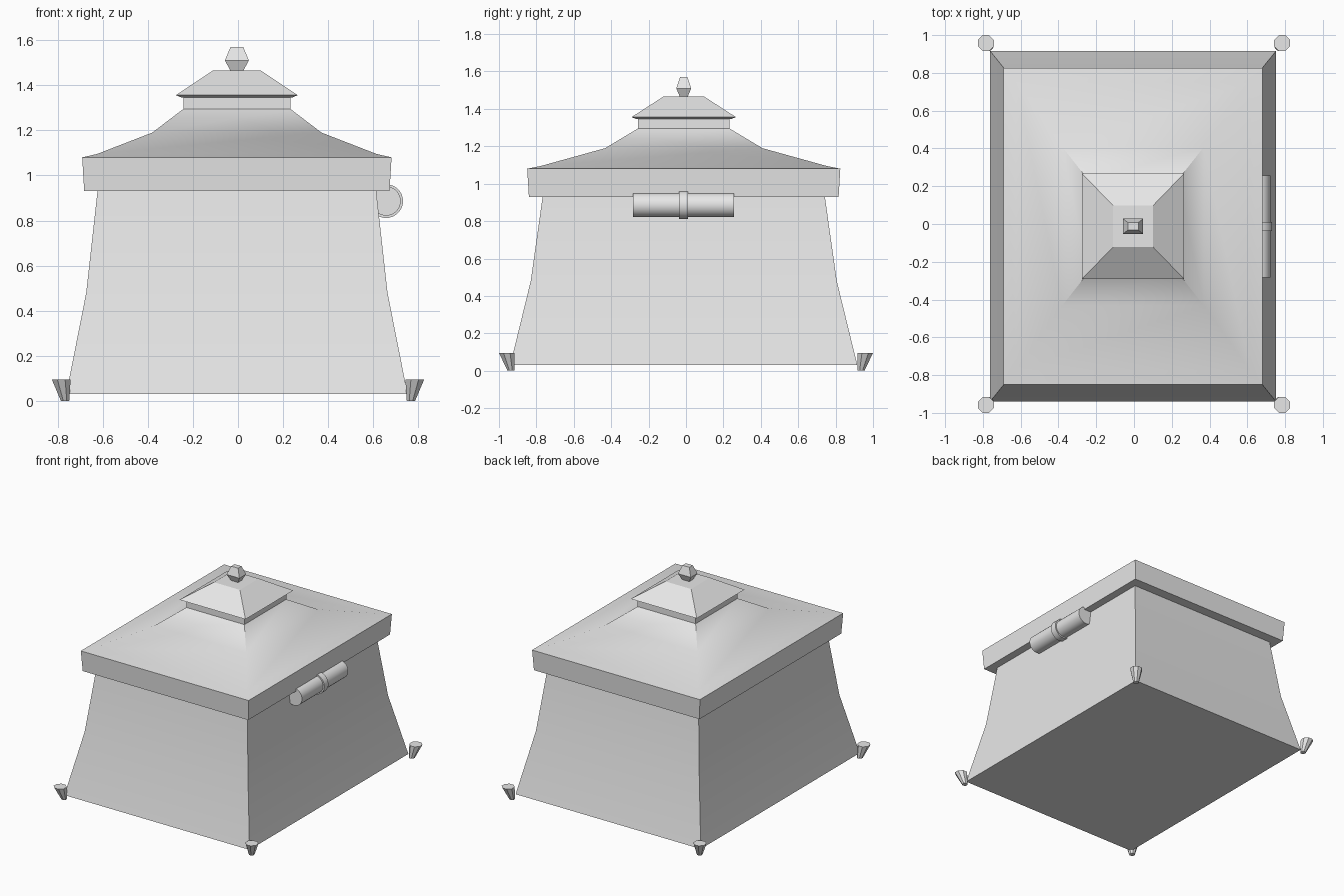
import bpy, bmesh, math
from mathutils import Vector

cube = bpy.data.objects.get("Cube")
if cube:
    bpy.data.objects.remove(cube, do_unlink=True)

# Single plain canvas colour
GREY = (0.8, 0.8, 0.8, 1.0)
grey = bpy.data.materials.new("plain_grey")
grey.diffuse_color = GREY
grey.use_nodes = True
grey.node_tree.nodes["Principled BSDF"].inputs["Base Color"].default_value = GREY

CX, CY = -0.005, -0.012   # tent centre


def make_object(name, bm, smooth=None):
    bmesh.ops.recalc_face_normals(bm, faces=bm.faces[:])
    mesh = bpy.data.meshes.new(name)
    bm.to_mesh(mesh)
    bm.free()
    mesh.materials.append(grey)
    obj = bpy.data.objects.new(name, mesh)
    bpy.context.collection.objects.link(obj)
    if smooth:
        bpy.ops.object.select_all(action='DESELECT')
        obj.select_set(True)
        bpy.context.view_layer.objects.active = obj
        bpy.ops.object.shade_smooth_by_angle(angle=math.radians(smooth))
    return obj


def loft(name, loops, smooth=None):
    """Skin a closed solid through loops of equal point count."""
    bm = bmesh.new()
    rings = [[bm.verts.new(p) for p in loop] for loop in loops]
    for a, b in zip(rings, rings[1:]):
        for i in range(len(a)):
            j = (i + 1) % len(a)
            bm.faces.new((a[i], a[j], b[j], b[i]))
    bm.faces.new(rings[0][::-1])
    bm.faces.new(rings[-1])
    return make_object(name, bm, smooth)


def rect(hx, hy, z):
    return [(CX + sx * hx, CY + sy * hy, z)
            for sx, sy in ((-1, -1), (1, -1), (1, 1), (-1, 1))]


def circle(centre, u, v, radius, sides):
    angles = [math.tau * (i + 0.5) / sides for i in range(sides)]
    return [Vector(centre) + radius * (math.cos(a) * Vector(u) + math.sin(a) * Vector(v))
            for a in angles]


def rect_loft(name, profile, smooth=None):
    return loft(name, [rect(*p) for p in profile], smooth)


# Flared walls with a closed floor
rect_loft("tent_walls", [(0.757, 0.928, 0.03), (0.668, 0.818, 0.48),
                         (0.617, 0.753, 0.94)], 30)

# Valance, swept roof and vent neck
rect_loft("roof", [(0.677, 0.828, 0.93), (0.686, 0.837, 1.08),
                   (0.62, 0.763, 1.095), (0.375, 0.42, 1.19),
                   (0.237, 0.245, 1.295), (0.237, 0.245, 1.35)], 30)

# Small upper roof over the vent
rect_loft("roof_cap", [(0.245, 0.253, 1.345), (0.27, 0.279, 1.356),
                       (0.106, 0.11, 1.465)])

# Pole tip
rect_loft("finial", [(0.028, 0.02, 1.463), (0.053, 0.04, 1.51),
                     (0.028, 0.02, 1.57)])

# Tapered corner pegs leaning outwards
for side, sx in (("left", 1), ("right", -1)):
    for end, sy in (("front", -1), ("back", 1)):
        loft(f"{end}_{side}_peg", [
            circle((sx * 0.767, sy * 0.936, 0), (1, 0, 0), (0, 1, 0), 0.02, 8),
            circle((sx * 0.784, sy * 0.958, 0.095), (1, 0, 0), (0, 1, 0), 0.045, 8)])

# Rolled canvas under the eave, held by a strap
for name, half, radius in (("canvas_roll", 0.27, 0.065), ("roll_strap", 0.024, 0.075)):
    loft(name, [circle((0.657, -0.013 + s * half, 0.886), (1, 0, 0), (0, 0, 1), radius, 24)
                for s in (-1, 1)], 30)
